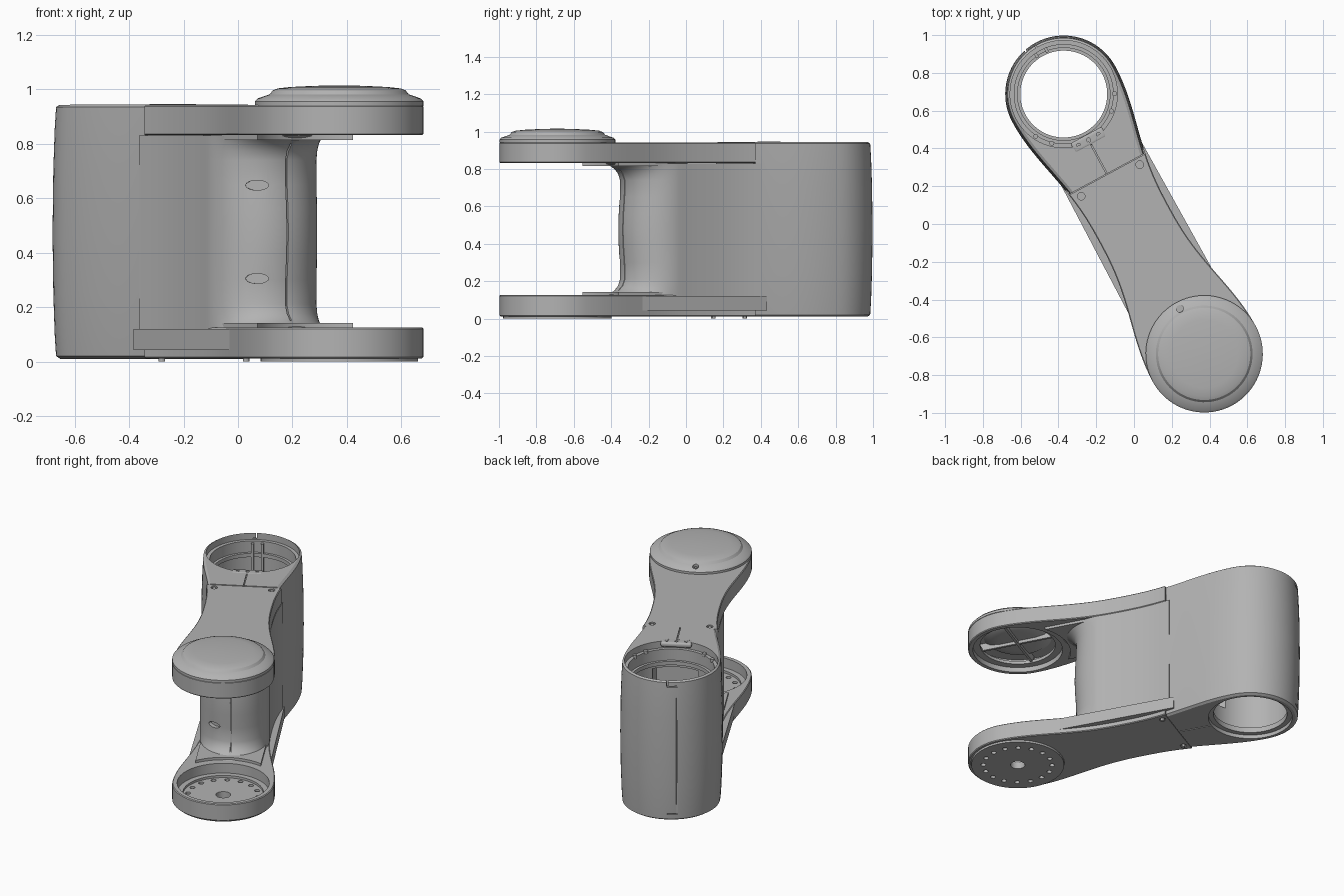
import bpy, bmesh
from math import sin, cos, pi, radians, sqrt
from mathutils import Matrix

old = bpy.data.objects.get("Cube")
if old:
    bpy.data.objects.remove(old, do_unlink=True)

L, R, WAIST = 0.782, 0.31, 0.207   # half joint distance, joint radius, waist half width
SPLIT = -0.30                      # seam between joint housing and arms
parts = []

grey = bpy.data.materials.new("satin_grey")
grey.use_nodes = True
grey.diffuse_color = (0.45, 0.45, 0.45, 1)
bsdf = next(n for n in grey.node_tree.nodes if n.type == 'BSDF_PRINCIPLED')
bsdf.inputs["Base Color"].default_value = (0.45, 0.45, 0.45, 1)
bsdf.inputs["Roughness"].default_value = 0.5


def loft(name, rings, keep=True):
    """Stack of equal-count outlines, given as (z, points), closed at both ends."""
    bm = bmesh.new()
    loops = [[bm.verts.new((x, y, z)) for x, y in pts] for z, pts in rings]
    n = len(loops[0])
    for lo, hi in zip(loops, loops[1:]):
        for i in range(n):
            j = (i + 1) % n
            bm.faces.new((lo[i], lo[j], hi[j], hi[i]))
    bm.faces.new(loops[0][::-1])
    bm.faces.new(loops[-1])
    bmesh.ops.recalc_face_normals(bm, faces=bm.faces[:])
    mesh = bpy.data.meshes.new(name)
    bm.to_mesh(mesh)
    bm.free()
    ob = bpy.data.objects.new(name, mesh)
    bpy.context.collection.objects.link(ob)
    mesh.materials.append(grey)
    if keep:
        parts.append(ob)
    return ob


def circle(u, v, r, n=72):
    return [(u + r * cos(2 * pi * i / n), v + r * sin(2 * pi * i / n)) for i in range(n)]


def lathe(name, u, v, profile, n=72, keep=True):
    return loft(name, [(z, circle(u, v, r, n)) for r, z in profile], keep)


def cyl(u, v, r, z0, z1, n=72, name="cutter", keep=False):
    return lathe(name, u, v, [(r, z0), (r, z1)], n, keep)


def box(u0, u1, v0, v1, z0, z1, name="cutter", keep=False):
    pts = [(u0, v0), (u1, v0), (u1, v1), (u0, v1)]
    return loft(name, [(z0, pts), (z1, pts)], keep)


def cut(ob, *cutters):
    bpy.context.view_layer.objects.active = ob
    for c in cutters:
        c.hide_render = True
        m = ob.modifiers.new("cut", 'BOOLEAN')
        m.operation, m.solver, m.object = 'DIFFERENCE', 'EXACT', c
        bpy.ops.object.modifier_apply(modifier=m.name)
        bpy.data.objects.remove(c, do_unlink=True)


def half_width(u):
    return WAIST + (R - WAIST) * ((1 - cos(pi * u / L)) / 2) ** 1.3


def arc(u, r, a0, a1, n=36):
    steps = [radians(a0 + (a1 - a0) * i / n) for i in range(1, n)]
    return [(u + r * cos(a), r * sin(a)) for a in steps]


def outline(a, b, inset=0.0, n=28):
    """Waisted link outline from a to b, with a round end at either joint."""
    us = [a + (b - a) * i / n for i in range(n + 1)]
    pts = [(u, inset - half_width(u)) for u in us]
    if b == L:
        pts += arc(L, R - inset, -90, 90)
    pts += [(u, half_width(u) - inset) for u in us[::-1]]
    if a == -L:
        pts += arc(-L, R - inset, 90, 270)
    return pts


# Joint housing: slightly barrelled, with a stepped through bore and inner pocket
barrel = [(0.01, 0.028), (0.02, 0.013), (0.1, 0.008), (0.25, 0.003), (0.47, 0)]
rings = barrel + [(0.955 - z, i) for z, i in barrel[-2::-1]]
housing = loft("joint_housing", [(z, outline(-L, SPLIT - 0.002, i)) for z, i in rings])
cut(housing, cyl(-L, 0, 0.23, -0.1, 1.1), cyl(-L, 0, 0.262, 0.07, 0.90),
    cyl(-L, 0, 0.284, 0.90, 1.1), cyl(-L, 0, 0.262, -0.1, 0.035),
    box(-0.62, -0.36, -0.14, 0.14, 0.2, 0.78),
    box(-0.52, -0.28, -0.003, 0.003, 0.935, 1.0),
    box(-0.52, -0.28, -0.003, 0.003, -0.1, 0.018))

# Vertical closing seam on the back of the housing, with end steps
su = -L - sqrt(R * R - 0.07 ** 2)
cut(housing, box(su - 0.05, su + 0.012, -0.073, -0.065, 0.05, 0.91),
    box(su - 0.05, su + 0.02, -0.073, -0.01, 0.903, 0.911),
    box(su - 0.05, su + 0.02, -0.073, -0.01, 0.05, 0.058),
    box(su - 0.05, su + 0.02, -0.014, -0.006, 0.907, 1.0))

# Raised bearing ledge, cable rails and clip inside the bore
ledge = cyl(-L, 0, 0.27, 0.80, 0.825, name="bore_ledge", keep=True)
cut(ledge, cyl(-L, 0, 0.245, 0.7, 0.9))
for s in (-1, 1):
    box(-L - 0.262, -L - 0.235, s * 0.03 - 0.008, s * 0.03 + 0.008, 0.06, 0.89, "bore_rail", True)
clip = box(-0.535, -0.475, -0.095, 0.095, 0.915, 0.947, "bore_clip", True)
bevel = clip.modifiers.new("round", 'BEVEL')
bevel.width, bevel.segments = 0.012, 3
bpy.context.view_layer.objects.active = clip
bpy.ops.object.modifier_apply(modifier=bevel.name)
cut(clip, *[cyl(-0.505, v, 0.011, 0.93, 1.0, 16) for v in (-0.06, 0, 0.06)])
for a in (-62, -42, 42, 62):
    cyl(-L + 0.268 * cos(radians(a)), 0.268 * sin(radians(a)), 0.013, 0.89, 0.912, 16,
        "bore_screw", True)


# Column joining the arms: round nose, soft bulge and flared ends
def column_ring(flare):
    start, nose = -0.33, 0.16
    us = [start + (nose - start) * i / 14 for i in range(15)]
    w = half_width(nose)
    tip = [(nose + (w + flare) * cos(t), w * sin(t))
           for t in [radians(-90 + 180 * i / 36) for i in range(1, 36)]]
    return ([(u, -half_width(u)) for u in us] + tip + [(u, half_width(u)) for u in us[::-1]])


flare = [(0.12, 0.10), (0.135, 0.065), (0.15, 0.038), (0.175, 0.014), (0.21, 0), (0.3, 0.002),
         (0.39, 0.009), (0.475, 0.012)]
flare += [(0.95 - z, f) for z, f in flare[-2::-1]]
column = loft("column", [(z, column_ring(f)) for z, f in flare])
slots = []
for z in (0.305, 0.648):
    slot = cyl(0, 0, 0.02, -0.03, 0.03, 32)
    place = (Matrix.Translation((0.16 + 0.215 * cos(radians(-30)), 0.215 * sin(radians(-30)), z))
             @ Matrix.Rotation(radians(-30), 4, 'Z') @ Matrix.Diagonal((1, 2.1, 0.9, 1))
             @ Matrix.Rotation(radians(90), 4, 'Y'))
    slot.data.transform(place)
    slots.append(slot)
cut(column, box(0.365, 0.6, -0.003, 0.003, 0.15, 0.80), *slots)


# Upper and lower arms with open cups at the far joint
def arm(name, z0, z1):
    e = 0.005
    return loft(name, [(z, outline(SPLIT + 0.002, L, i)) for z, i in
                       ((z0, e), (z0 + e, 0), (z1 - e, 0), (z1, e))])


upper = arm("upper_arm", 0.832, 0.942)
cut(upper, cyl(L, 0, 0.28, 0.7, 0.92))
lower = arm("lower_arm", 0.012, 0.125)
cut(lower, cyl(L, 0, 0.28, 0.06, 0.3), cyl(L, 0, 0.292, -0.1, 0.03))

# Pads between column and arms, hollowed around the far joint
for name, z0, z1 in (("upper_pad", 0.815, 0.835), ("lower_pad", 0.122, 0.142)):
    pad = [(0.1, -0.2), (0.1, 0.2)]
    pad += [(L - sqrt(0.33 ** 2 - v * v), v) for v in [0.2 - 0.02 * i for i in range(21)]]
    loft(name, [(z0, pad[::-1]), (z1, pad[::-1])])

# Straight side fins on the lower arm
fin = [(-0.36, -half_width(-0.36)), (0.40, -half_width(0.40)),
       (0.40, half_width(0.40)), (-0.36, half_width(-0.36))]
loft("side_fin", [(0.042, fin), (0.12, fin)])

# Domed cover on the upper joint
cover = lathe("joint_cover", L, 0, [(R, 0.940), (R, 0.956), (0.300, 0.967), (0.256, 0.982),
              (0.244, 0.997), (0.225, 1.004), (0.18, 1.009), (0.1, 1.013), (0.03, 1.015)])
cut(cover, cyl(L - 0.272, 0, 0.019, 0.965, 1.1, 20))
cyl(L - 0.272, 0, 0.011, 0.95, 0.971, 6, "cover_screw", True)

# Ring and cross ribs under the upper joint
rib_ring = cyl(L, 0, 0.285, 0.865, 0.885, name="upper_cup_ring", keep=True)
cut(rib_ring, cyl(L, 0, 0.235, 0.8, 0.95))
lathe("upper_cup_dome", L, 0, [(0.12, 0.892), (0.18, 0.9), (0.215, 0.922)])
box(L - 0.26, L + 0.26, -0.008, 0.008, 0.872, 0.925, "cup_rib", True)
box(L - 0.008, L + 0.008, -0.26, 0.26, 0.872, 0.925, "cup_rib_cross", True)

# Mounting flange in the lower joint, with a bolt circle
flange = cyl(L, 0, 0.29, 0.0, 0.045, name="mounting_flange", keep=True)
bolts = [cyl(L + 0.215 * cos(pi * i / 8), 0.215 * sin(pi * i / 8), 0.016, -0.1, 0.2, 14)
         for i in range(16)]
cut(flange, cyl(L, 0, 0.045, -0.1, 0.2, 32), *bolts)
cut(lower, cyl(L, 0, 0.245, -0.1, 0.3))

# Arm screws beside the split line
for s in (-1, 1):
    for ob, z in ((upper, 0.942), (lower, 0.012)):
        cut(ob, cyl(-0.262, s * 0.176, 0.02, z - 0.01, z + 0.01, 20))
        cyl(-0.262, s * 0.176, 0.012, z - 0.012, z + 0.008 * (1 if z < 0.5 else -0.5), 12,
            "arm_screw", True)

# Turn the link to its diagonal pose and shade
pose = Matrix.Rotation(radians(-61.6), 4, 'Z')
bpy.ops.object.select_all(action='DESELECT')
for ob in parts:
    ob.data.transform(pose)
    ob.select_set(True)
bpy.context.view_layer.objects.active = parts[0]
bpy.ops.object.shade_smooth_by_angle(angle=radians(30))
bpy.ops.object.select_all(action='DESELECT')
